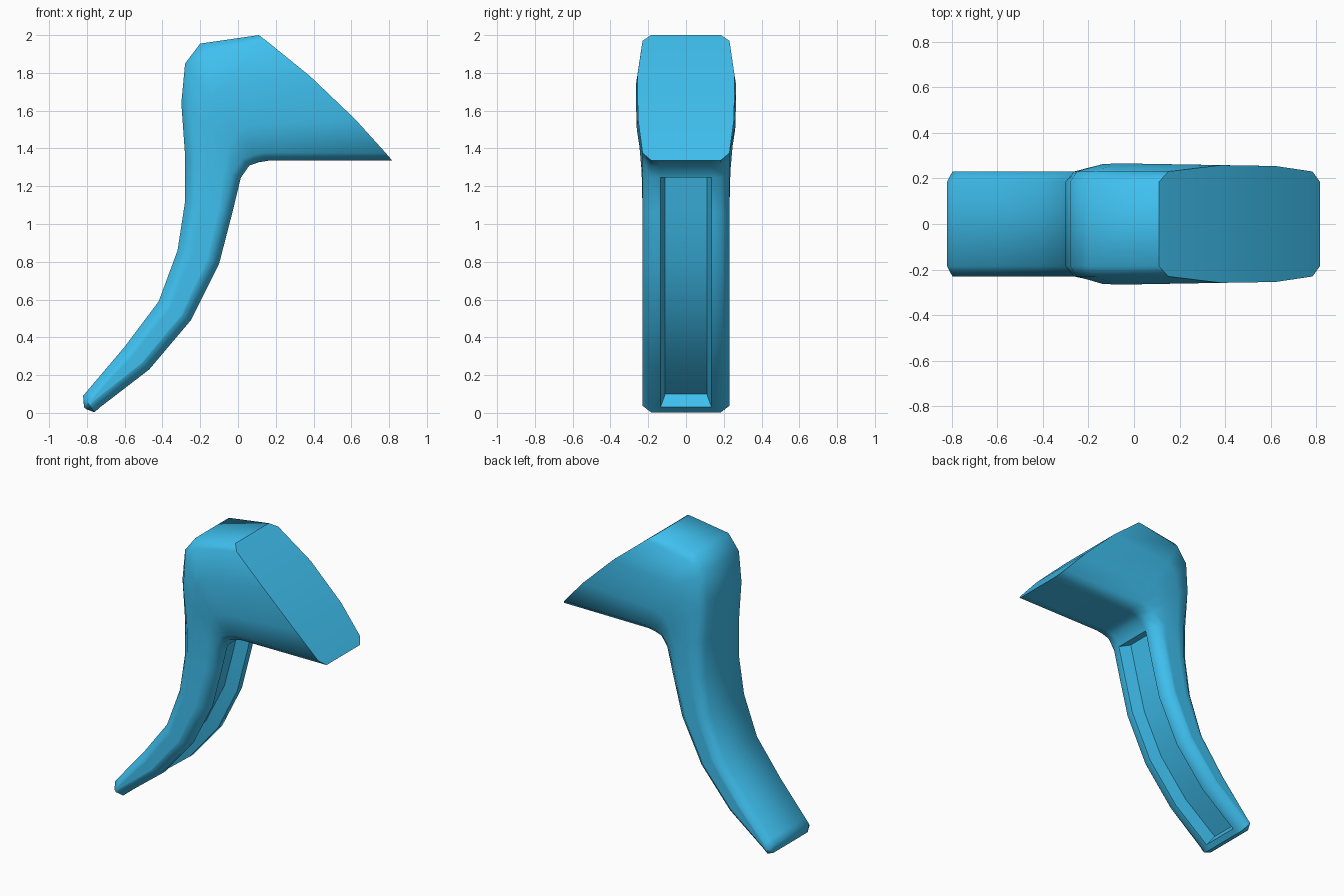
import bpy, bmesh
from math import radians
from mathutils import Vector

if "Cube" in bpy.data.objects:
    bpy.data.objects.remove(bpy.data.objects["Cube"])

# stations along the hook: outer x,z  inner x,z  side bulge, grooved
STATIONS = [
    (-.815, .028, -.80, .018, .19, 0),
    (-.82, .09, -.76, .003, .23, 0),
    (-.795, .12, -.73, .03, .23, 0),
    (-.795, .12, -.73, .03, .23, 1),
    (-.60, .35, -.47, .23, .23, 1),
    (-.42, .59, -.25, .49, .23, 1),
    (-.32, .86, -.10, .79, .23, 1),
    (-.28, 1.12, -.03, 1.06, .23, 1),
    (-.28, 1.36, .015, 1.245, .235, 1),
    (-.28, 1.36, .015, 1.245, .235, 0),
    (-.30, 1.64, .06, 1.31, .25, 0),
    (-.28, 1.85, .11, 1.327, .262, 0),
    (-.20, 1.955, .16, 1.335, .266, 0),
    (.11, 2.0, .815, 1.337, .258, 0),
]


def half_section(ox, oz, ix, iz, bulge, groove, bow):
    """Right half of a chamfered section, from outer edge to groove floor."""
    o, i = Vector((ox, 0, oz)), Vector((ix, 0, iz))
    d = i - o
    c = min(.05 / d.length, .4)
    normal = Vector((-d.z, 0, d.x)).normalized()
    edge = min(.23, bulge)

    def pt(t, y):
        p = o + d * t + normal * (bow * 4 * t * (1 - t))
        return Vector((p.x, y, p.z))

    floor = pt(1 - .085 / d.length, .11) if groove else pt(1, .135)
    m1, m2 = (.36, .7) if c < .3 else (.45, .55)
    return [pt(0, .185), pt(c, edge), pt(m1, bulge), pt(m2, bulge * .985 if bulge > .24 else bulge),
            pt(1 - c, edge), pt(1, .185), pt(1, .135), floor]


def cap(bm, ring):
    """Close an end with strips running across the width."""
    n = len(ring)
    faces = [bm.faces.new((ring[k], ring[k + 1], ring[n - 2 - k], ring[n - 1 - k])) for k in range(4)]
    faces.append(bm.faces.new([ring[k] for k in (4, 5, 6, n - 7, n - 6, n - 5)]))
    return faces


# hook body: loft the stations, groove included
bm = bmesh.new()
rings = []
for k, s in enumerate(STATIONS):
    half = half_section(*s, .03 if k == len(STATIONS) - 1 else 0)
    pts = half + [Vector((p.x, -p.y, p.z)) for p in reversed(half)]
    rings.append([bm.verts.new(p) for p in pts])
for a, b in zip(rings, rings[1:]):
    for k in range(len(a)):
        j = (k + 1) % len(a)
        bm.faces.new((a[k], a[j], b[j], b[k]))
cap(bm, rings[0])
front = cap(bm, rings[-1])
for f in front:
    f.material_index = 1  # temporary tag for the slanted face
bmesh.ops.remove_doubles(bm, verts=bm.verts, dist=.0005)
bmesh.ops.recalc_face_normals(bm, faces=bm.faces)

# smooth shading with crisp groove and slanted face outline
for f in bm.faces:
    f.smooth = True
for e in bm.edges:
    rim = len({f.material_index for f in e.link_faces}) > 1
    e.smooth = not rim and e.calc_face_angle(0) < radians(52)
for f in bm.faces:
    f.material_index = 0

mesh = bpy.data.meshes.new("hook")
bm.to_mesh(mesh)
bm.free()
hook = bpy.data.objects.new("hook", mesh)
bpy.context.collection.objects.link(hook)

blue = bpy.data.materials.new("blue")
blue.diffuse_color = (.05, .53, .87, 1)
blue.use_nodes = True
blue.node_tree.nodes["Principled BSDF"].inputs["Base Color"].default_value = blue.diffuse_color
mesh.materials.append(blue)
